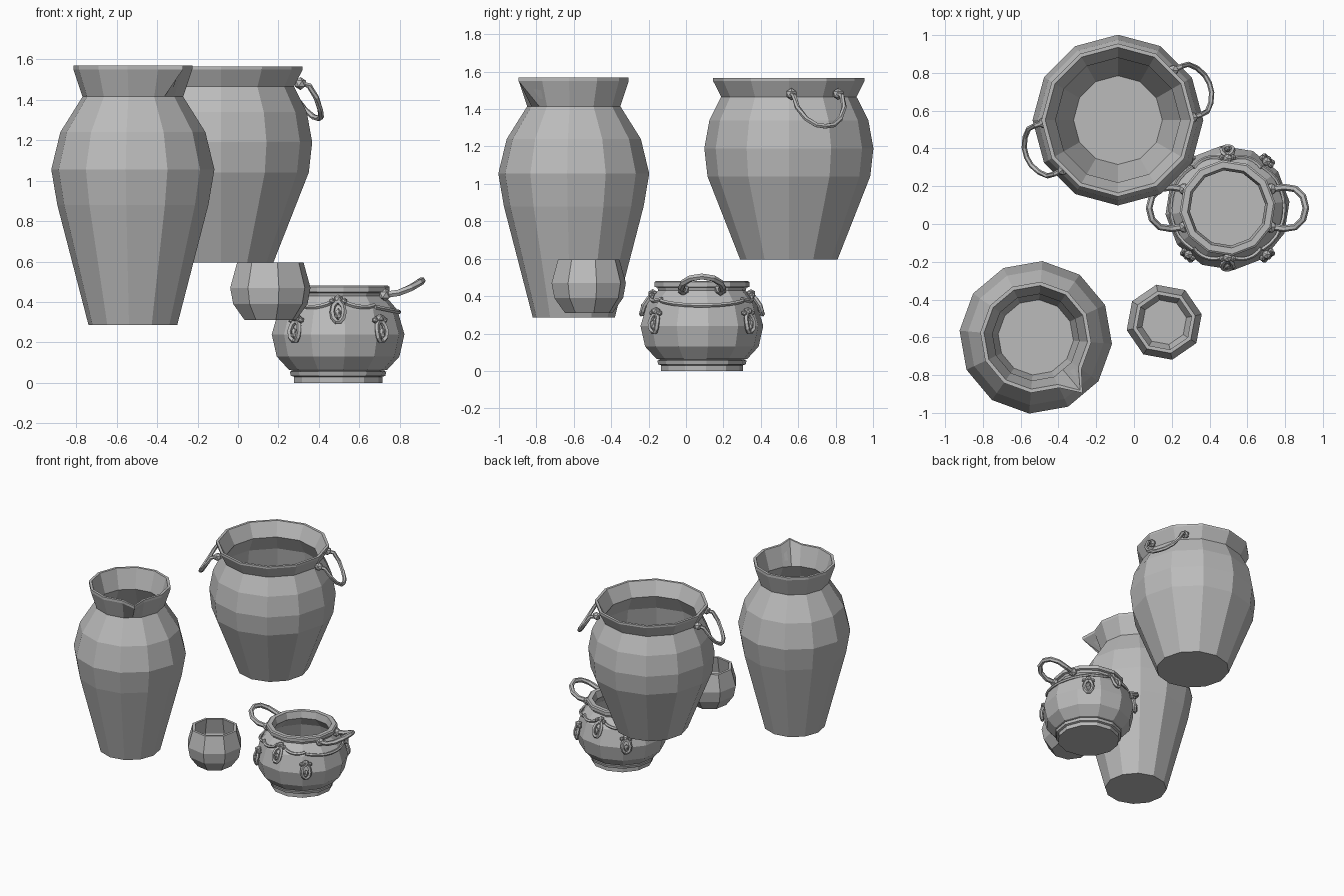
import bpy, bmesh, math
from mathutils import Vector, Matrix

if "Cube" in bpy.data.objects:
    bpy.data.objects.remove(bpy.data.objects["Cube"], do_unlink=True)

clay = bpy.data.materials.new("grey_clay")
clay.use_nodes = True
GREY = (0.5, 0.5, 0.5, 1)
clay.diffuse_color = GREY
clay.node_tree.nodes["Principled BSDF"].inputs["Base Color"].default_value = GREY


def add_mesh(name, bm):
    bmesh.ops.recalc_face_normals(bm, faces=bm.faces)
    mesh = bpy.data.meshes.new(name)
    bm.to_mesh(mesh)
    bm.free()
    mesh.materials.append(clay)
    obj = bpy.data.objects.new(name, mesh)
    bpy.context.collection.objects.link(obj)
    return obj


def lathe(name, centre, profile, sides, turn, spout=None):
    """Faceted pot from (radius, height) pairs, outside base up and over the rim to the inner floor.
    spout = (lowest rim height, reach): the middle of one side is pulled out above that height."""
    step = 360 / sides
    corners = [(turn + i * step, 1, False) for i in range(sides)]
    if spout:
        corners.append((turn - 1.5 * step, math.cos(math.radians(step / 2)), True))
        corners.sort(key=lambda c: c[0] % 360)
    bm = bmesh.new()
    rings = []
    for r, z in profile:
        ring = []
        for angle, scale, is_spout in corners:
            reach = r * scale
            if is_spout and z > spout[0]:
                reach += spout[1]
            a = math.radians(angle)
            ring.append(bm.verts.new((centre[0] + reach * math.cos(a),
                                      centre[1] + reach * math.sin(a), z)))
        rings.append(ring)
    n = len(corners)
    for low, high in zip(rings, rings[1:]):
        for i in range(n):
            j = (i + 1) % n
            bm.faces.new((low[i], low[j], high[j], high[i]))
    bm.faces.new(rings[0])
    bm.faces.new(rings[-1])
    return add_mesh(name, bm)


def tube(name, points, radius, closed=False, sides=6):
    """Faceted tube that follows the points."""
    pts = [Vector(p) for p in points]
    n = len(pts)
    bm = bmesh.new()
    rings = []
    for i, p in enumerate(pts):
        after = pts[(i + 1) % n] if closed else pts[min(i + 1, n - 1)]
        before = pts[i - 1] if closed else pts[max(i - 1, 0)]
        along = (after - before).normalized()
        hint = Vector((0, 0, 1)) if abs(along.z) < 0.95 else Vector((p.x, p.y, 0))
        if closed:
            hint = (pts[1] - pts[0]).cross(pts[2] - pts[1])
        u = along.cross(hint).normalized()
        v = along.cross(u)
        turns = [k * math.tau / sides for k in range(sides)]
        rings.append([bm.verts.new(p + radius * (math.cos(t) * u + math.sin(t) * v)) for t in turns])
    for i in range(n if closed else n - 1):
        a, b = rings[i], rings[(i + 1) % n]
        for k in range(sides):
            m = (k + 1) % sides
            bm.faces.new((a[k], a[m], b[m], b[k]))
    if not closed:
        bm.faces.new(rings[0])
        bm.faces.new(rings[-1])
    return add_mesh(name, bm)


def ball(name, place, size):
    bm = bmesh.new()
    bmesh.ops.create_icosphere(bm, subdivisions=1, radius=1,
                               matrix=Matrix.Translation(place) @ Matrix.Diagonal((*size, 1)))
    return add_mesh(name, bm)


def polar(centre, degrees, radial, tangent, z):
    """Point given by distance out and sideways along a direction from a pot's axis."""
    a = math.radians(degrees)
    return Vector((centre[0] + radial * math.cos(a) - tangent * math.sin(a),
                   centre[1] + radial * math.sin(a) + tangent * math.cos(a), z))


def mirrored_path(half):
    """Complete a (radial, tangent, height) handle path whose last point is its middle."""
    return half + [(r, -t, z) for r, t, z in reversed(half[:-1])]


def handle(name, centre, degrees, half, radius, knob):
    path = [polar(centre, degrees, *p) for p in mirrored_path(half)]
    tube(name, path, radius)
    for end in (path[0], path[-1]):
        ball(name + "_knob", end, (knob, knob, knob))


# Tall pouring jar
lathe("tall_jar", (-0.52, -0.6),
      [(0.22, 0.285), (0.375, 0.88), (0.405, 1.055), (0.36, 1.24), (0.25, 1.415), (0.295, 1.55),
       (0.295, 1.57), (0.275, 1.57), (0.23, 1.42), (0.33, 1.24), (0.375, 1.055), (0.345, 0.88),
       (0.2, 0.31)], 12, -5, spout=(1.5, 0.1))

# Wide jar with hanging handles
WIDE = (-0.085, 0.55)
lathe("wide_jar", WIDE,
      [(0.26, 0.595), (0.435, 1.04), (0.452, 1.19), (0.425, 1.34), (0.362, 1.465), (0.405, 1.55),
       (0.405, 1.565), (0.385, 1.565), (0.33, 1.46), (0.395, 1.34), (0.42, 1.19), (0.405, 1.04),
       (0.235, 0.62)], 12, 0)
for side, degrees in (("left", 22), ("right", 202)):
    handle("wide_jar_handle_" + side, WIDE, degrees,
           [(0.37, 0.135, 1.48), (0.415, 0.138, 1.47), (0.455, 0.135, 1.41), (0.49, 0.1, 1.35),
            (0.515, 0.05, 1.315), (0.522, 0, 1.308)], 0.014, 0.032)

# Small bowl
lathe("small_bowl", (0.16, -0.52),
      [(0.13, 0.31), (0.188, 0.39), (0.203, 0.47), (0.168, 0.595), (0.148, 0.595), (0.175, 0.47),
       (0.12, 0.34)], 8, 12)

# Squat pot with a stepped foot and rolled rim
POT = (0.495, 0.085)
BODY = [(0.245, 0.065), (0.305, 0.13), (0.33, 0.24), (0.295, 0.36), (0.235, 0.43)]
lathe("squat_pot", POT,
      [(0.22, 0), (0.22, 0.03), (0.235, 0.035), (0.24, 0.055), (0.225, 0.06)] + BODY +
      [(0.24, 0.445), (0.255, 0.45), (0.255, 0.475), (0.245, 0.482), (0.213, 0.482), (0.2, 0.43),
       (0.27, 0.35), (0.3, 0.24), (0.28, 0.13), (0.21, 0.06)], 12, 6)
for side, degrees in (("left", 0), ("right", 180)):
    handle("squat_pot_handle_" + side, POT, degrees,
           [(0.23, 0.1, 0.435), (0.3, 0.11, 0.445), (0.36, 0.1, 0.47), (0.4, 0.06, 0.495),
            (0.415, 0, 0.505)], 0.018, 0.034)


def body_radius(z):
    for (r0, z0), (r1, z1) in zip(BODY, BODY[1:]):
        if z0 <= z <= z1:
            return r0 + (r1 - r0) * (z - z0) / (z1 - z0)
    return BODY[-1][0]


# Looped drop pendants: (direction, height of the drop's centre)
PENDANTS = [(50, 0.255), (90, 0.35), (130, 0.255), (230, 0.255), (270, 0.35), (310, 0.255)]
for degrees, z in PENDANTS:
    def spot(tangent, up, out=0.012):
        return polar(POT, degrees, body_radius(z + up) + out, tangent, z + up)
    loop = [spot(0.03 * math.cos(t), 0.05 * math.sin(t))
            for t in (k * math.tau / 10 for k in range(10))]
    tube("pendant_loop", loop, 0.013, closed=True, sides=5)
    ball("pendant_drop", spot(0, -0.01, 0.01), (0.017, 0.017, 0.03))
    ball("pendant_crown", spot(0, 0.065, 0.015), (0.026, 0.026, 0.022))
    for t in (-0.03, 0.03):
        ball("pendant_scroll", spot(t, 0.055), (0.017, 0.017, 0.017))

# Garland swags hung between neighbouring pendants
for i, (start, z0) in enumerate(PENDANTS):
    end, z1 = PENDANTS[(i + 1) % len(PENDANTS)]
    sweep = (end - start) % 360
    path = []
    for k in range(11):
        f = k / 10
        z = z0 + (z1 - z0) * f + 0.07 + (0.06 * (1 - f if z0 < z1 else f) if z0 != z1 else 0.05)
        z = min(z, 0.415) - 0.1 * f * (1 - f)
        path.append(polar(POT, start + sweep * f, body_radius(z) + 0.004, 0, z))
    tube("garland_swag", path, 0.011, sides=5)
